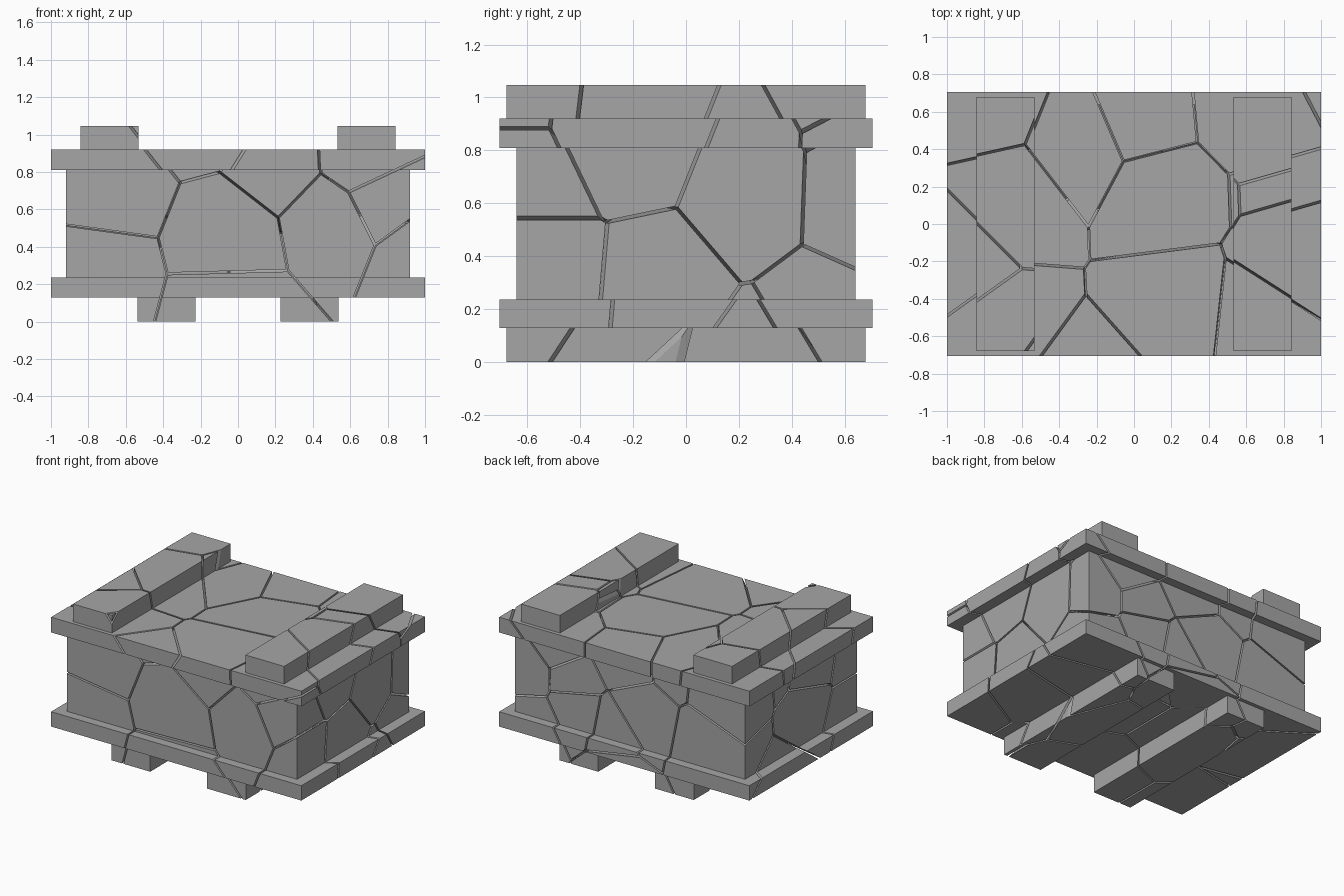
import bpy, bmesh
from mathutils import Vector

cube = bpy.data.objects.get("Cube")
if cube:
    bpy.data.objects.remove(cube, do_unlink=True)

GAP = 0.006  # half the width of a crack

stone = bpy.data.materials.new("grey stone")
stone.use_nodes = True
grey = (0.38, 0.38, 0.38, 1)
stone.diffuse_color = grey
stone.node_tree.nodes["Principled BSDF"].inputs["Base Color"].default_value = grey

# Stone centres that set the crack pattern
front = [(-.05, -.5, .45), (.23, -.45, .81), (.5, -.5, .55), (-.04, -.5, .08),
         (-.76, -.5, .27), (-.7, -.5, .71), (.76, -.5, .68), (1, -.5, .35),
         (.69, -.5, .83), (-.22, -.85, 1.09)]
top = [(.15, .18, .85), (.05, .57, .85), (-.3, .42, .85), (-.65, .15, .85),
       (-.75, .6, .8), (.6, .62, .85), (-.95, -.15, .8)]
right = [(.72, .2, .62), (.8, -.15, .32), (.85, -.25, .8), (.85, .75, .6), (.7, .3, 0)]
back = [(.45, .5, .6), (.4, .55, .35), (.15, .55, .3), (-.1, .55, .5),
        (-.6, .5, .4), (.75, .55, .15)]
left = [(-.85, -.05, .45), (-.8, .2, .1)]
under = [(-.3, .1, .05), (.2, .1, .05), (.1, .6, 0)]
seeds = [Vector(s) for s in front + top + right + back + left + under]


def cut_stone(low, high, seed):
    """Trim a box to the cell around one stone centre, less the crack."""
    bm = bmesh.new()
    bmesh.ops.create_cube(bm, size=1)
    for v in bm.verts:
        v.co = [lo + (c + .5) * (hi - lo) for c, lo, hi in zip(v.co, low, high)]
    for other in seeds:
        if other == seed or not bm.verts:
            continue
        normal = (other - seed).normalized()
        cut = bmesh.ops.bisect_plane(
            bm, geom=bm.verts[:] + bm.edges[:] + bm.faces[:], dist=1e-6,
            plane_co=(seed + other) / 2 - normal * GAP, plane_no=normal,
            clear_outer=True)
        rim = [e for e in cut["geom_cut"] if isinstance(e, bmesh.types.BMEdge)]
        if len(rim) > 2:
            bmesh.ops.holes_fill(bm, edges=rim, sides=0)
    return bm


def cracked_box(name, low, high):
    """A box split into stones."""
    whole = bmesh.new()
    for seed in seeds:
        piece = cut_stone(low, high, seed)
        if len(piece.faces) > 3:
            copies = {v: whole.verts.new(v.co) for v in piece.verts}
            for f in piece.faces:
                whole.faces.new([copies[v] for v in f.verts])
        piece.free()
    bmesh.ops.recalc_face_normals(whole, faces=whole.faces[:])
    mesh = bpy.data.meshes.new(name)
    whole.to_mesh(mesh)
    whole.free()
    mesh.materials.append(stone)
    bpy.context.collection.objects.link(bpy.data.objects.new(name, mesh))


# Body between two overhanging slabs
cracked_box("body", (-.92, -.64, .237), (.92, .64, .81))
cracked_box("base_slab", (-1, -.705, .13), (1, .705, .237))
cracked_box("top_slab", (-1, -.705, .81), (1, .705, .92))

# Rails on top and runners underneath
for side, sign in (("right", -1), ("left", 1)):
    for name, inner, outer, z0, z1 in (("top_rail", .533, .843, .92, 1.047),
                                       ("runner", .227, .537, 0, .13)):
        x0, x1 = sorted((sign * inner, sign * outer))
        cracked_box(f"{name}_{side}", (x0, -.678, z0), (x1, .678, z1))
